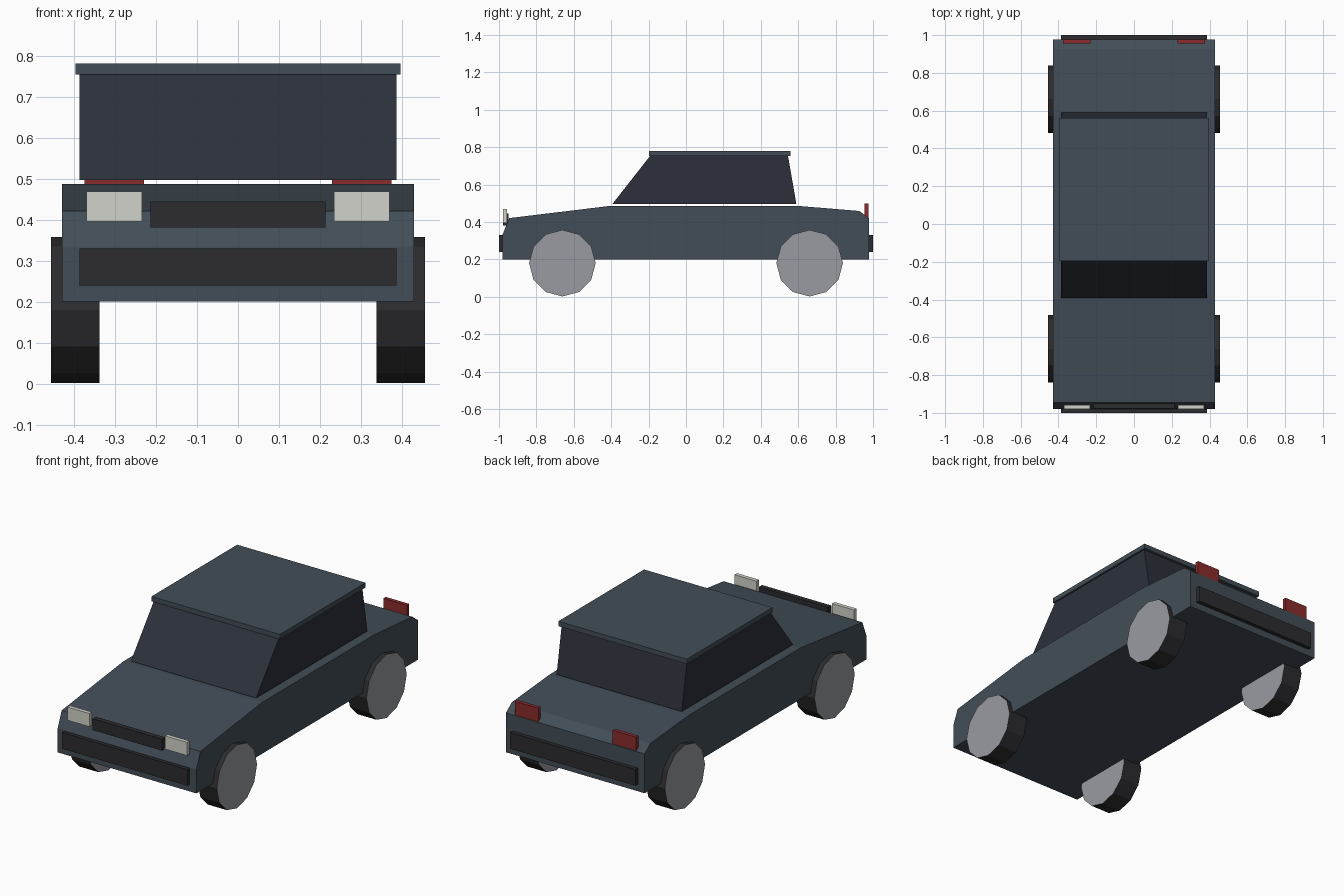
import bpy, bmesh
from math import pi, sin, cos

if "Cube" in bpy.data.objects:
    bpy.data.objects.remove(bpy.data.objects["Cube"])


def material(name, rgb):
    m = bpy.data.materials.new(name)
    m.diffuse_color = (*rgb, 1)
    m.use_nodes = True
    m.node_tree.nodes["Principled BSDF"].inputs["Base Color"].default_value = m.diffuse_color
    return m


PAINT = material("paint", (0.055, 0.075, 0.095))
GLASS = material("dark_glass", (0.025, 0.03, 0.042))
RUBBER = material("rubber", (0.025, 0.025, 0.028))
HUB = material("hub_grey", (0.32, 0.33, 0.36))
LAMP = material("lamp_white", (0.65, 0.65, 0.6))
RED = material("lamp_red", (0.26, 0.025, 0.025))


def extrude_profile(name, profile, x0, x1, mat, cap_mat=None):
    """Extrude a closed (y, z) profile along x from x0 to x1."""
    bm = bmesh.new()
    face = bm.faces.new([bm.verts.new((x0, y, z)) for y, z in profile])
    new = bmesh.ops.extrude_face_region(bm, geom=[face], use_keep_orig=True)["geom"]
    verts = [g for g in new if isinstance(g, bmesh.types.BMVert)]
    bmesh.ops.translate(bm, verts=verts, vec=(x1 - x0, 0, 0))
    bmesh.ops.recalc_face_normals(bm, faces=bm.faces)
    mesh = bpy.data.meshes.new(name)
    mesh.materials.append(mat)
    if cap_mat:
        mesh.materials.append(cap_mat)
        for f in bm.faces:
            if abs(f.normal.x) > 0.9:
                f.material_index = 1
    bm.to_mesh(mesh)
    bm.free()
    obj = bpy.data.objects.new(name, mesh)
    bpy.context.collection.objects.link(obj)
    return obj


def box(name, x, y, z, mat):
    rect = [(y[0], z[0]), (y[1], z[0]), (y[1], z[1]), (y[0], z[1])]
    return extrude_profile(name, rect, x[0], x[1], mat)


# Lower body
extrude_profile("body", [(-0.98, 0.2), (0.978, 0.2), (0.978, 0.42), (0.927, 0.459),
                         (0.59, 0.487), (-0.4, 0.487), (-0.945, 0.421), (-0.98, 0.335)],
                -0.429, 0.429, PAINT)

# Cabin, floating just above the body, and roof slab
extrude_profile("cabin", [(-0.393, 0.497), (0.59, 0.497), (0.545, 0.756), (-0.19, 0.756)],
                -0.387, 0.387, GLASS)
box("roof", (-0.397, 0.397), (-0.197, 0.56), (0.754, 0.781), PAINT)

# Bumpers and grille
box("front_bumper", (-0.387, 0.387), (-1.0, -0.965), (0.239, 0.33), RUBBER)
box("rear_bumper", (-0.387, 0.387), (0.965, 1.0), (0.239, 0.33), RUBBER)
box("grille", (-0.214, 0.214), (-0.978, -0.95), (0.381, 0.445), RUBBER)

# Lamps and twelve-sided wheels, on both sides
ring = [(0.178 * sin(i * pi / 6), 0.18 + 0.178 * cos(i * pi / 6)) for i in range(12)]
for side, s in (("left", -1), ("right", 1)):
    box(f"headlight_{side}", (s * 0.234, s * 0.37), (-0.979, -0.957), (0.395, 0.469), LAMP)
    box(f"taillight_{side}", (s * 0.23, s * 0.375), (0.955, 0.976), (0.42, 0.498), RED)
    for end, cy in (("front", -0.661), ("rear", 0.661)):
        extrude_profile(f"{end}_wheel_{side}", [(cy + y, z) for y, z in ring],
                        s * 0.338, s * 0.456, RUBBER, HUB)
